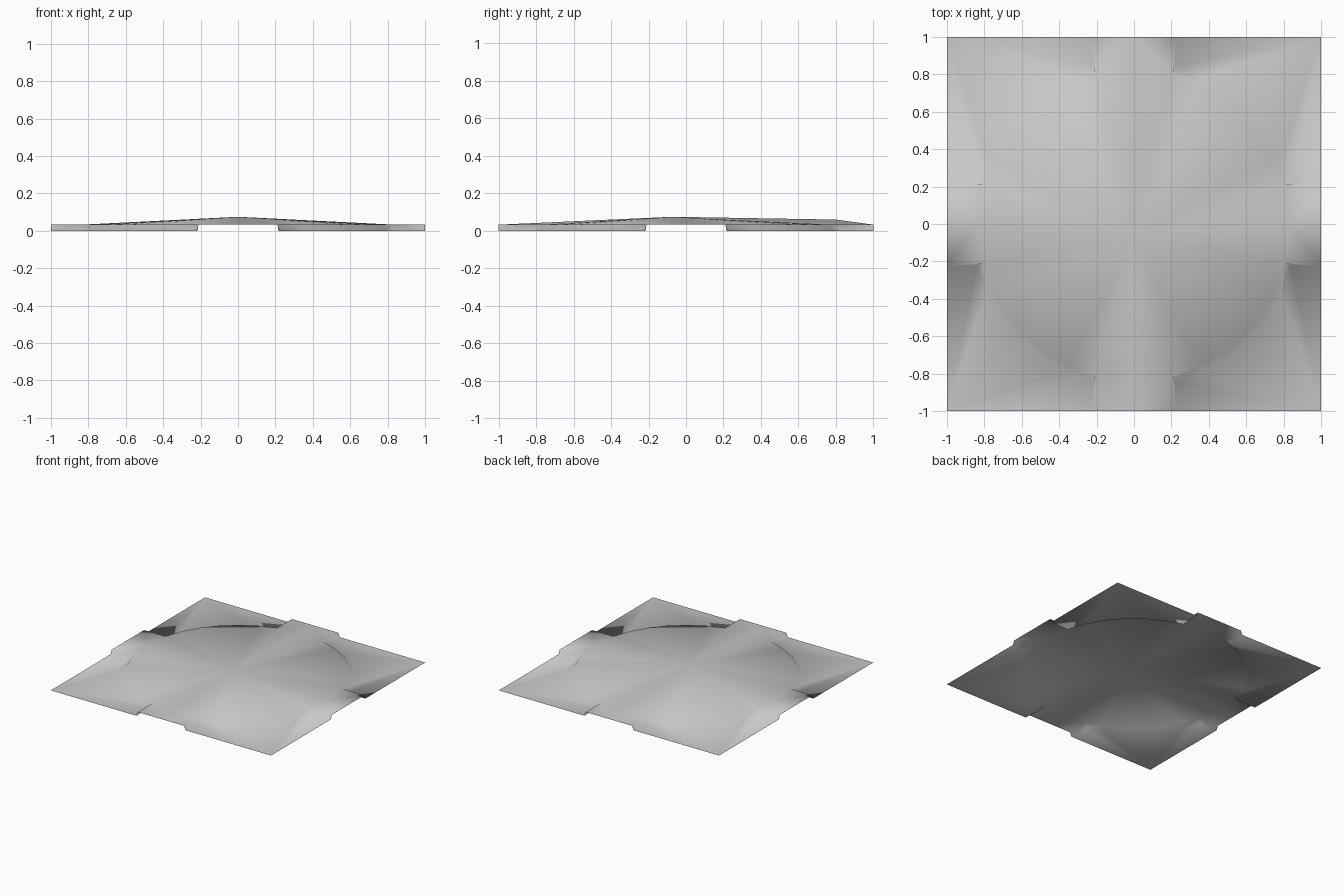
import bpy
import bmesh
import math

old = bpy.data.objects.get("Cube")
if old:
    bpy.data.objects.remove(old, do_unlink=True)

# Key sizes
TAB = 0.21         # half width of the raised passages
FOOT = 0.225       # half width of the passages at the ground
RIM = 0.835        # radius of the dome shoulder
SKIRT = 0.03       # run of the sloping skirt
LIP = 0.033        # height of shoulder and passages
STEPS = 6

grey = bpy.data.materials.new("plain grey")
grey.use_nodes = True
grey.diffuse_color = (0.58, 0.58, 0.58, 1)
shader = next(n for n in grey.node_tree.nodes if n.type == "BSDF_PRINCIPLED")
shader.inputs["Base Color"].default_value = (0.58, 0.58, 0.58, 1)
shader.inputs["Roughness"].default_value = 0.9

bm = bmesh.new()


def patch(*points):
    bm.faces.new([bm.verts.new(p) for p in points])


apex = (0, -0.07, 0.075)
start = math.asin(TAB / RIM)
angles = [start + (math.pi / 2 - 2 * start) * i / STEPS for i in range(STEPS + 1)]


def ring(radius, z, sx, sy):
    return [(sx * radius * math.cos(a), sy * radius * math.sin(a), z) for a in angles]


# Four quarters: dome fan, steep skirt and flat ground corner
for sx in (-1, 1):
    for sy in (-1, 1):
        top = ring(RIM, LIP, sx, sy)
        foot = ring(RIM + SKIRT, 0, sx, sy)
        corner = (sx, sy, 0)
        side_foot = (sx, sy * FOOT, 0)
        end_foot = (sx * FOOT, sy, 0)
        for i in range(STEPS):
            patch(apex, top[i], top[i + 1])
            patch(top[i], foot[i], foot[i + 1], top[i + 1])
            patch(corner, foot[i], foot[i + 1])
        patch(corner, side_foot, foot[0])
        patch(corner, end_foot, foot[-1])

        # Side walls of the passages
        patch(top[0], (sx, sy * TAB, LIP), side_foot, foot[0])
        patch(top[-1], (sx * TAB, sy, LIP), end_foot, foot[-1])

        # Half roofs of the side passages
        side_mid = (sx * RIM, 0, LIP)
        patch(apex, side_mid, top[0])
        patch(side_mid, (sx, 0, LIP), (sx, sy * TAB, LIP), top[0])

        # Half roofs of the end passages, with a taller ridge at the back
        end_mid = (0, sy * 0.8, 0.06 if sy > 0 else 0.042)
        end_edge = (0, sy, LIP)
        patch(apex, end_mid, top[-1])
        patch(end_mid, end_edge, top[-1])
        patch(end_edge, (sx * TAB, sy, LIP), top[-1])

# Join the patches and turn every face upward
bmesh.ops.remove_doubles(bm, verts=bm.verts, dist=0.0005)
for face in bm.faces:
    face.normal_update()
    if face.normal.z < 0:
        face.normal_flip()
    face.smooth = True

mesh = bpy.data.meshes.new("domed_sheet")
bm.to_mesh(mesh)
bm.free()
mesh.materials.append(grey)
sheet = bpy.data.objects.new("domed_sheet", mesh)
bpy.context.collection.objects.link(sheet)
